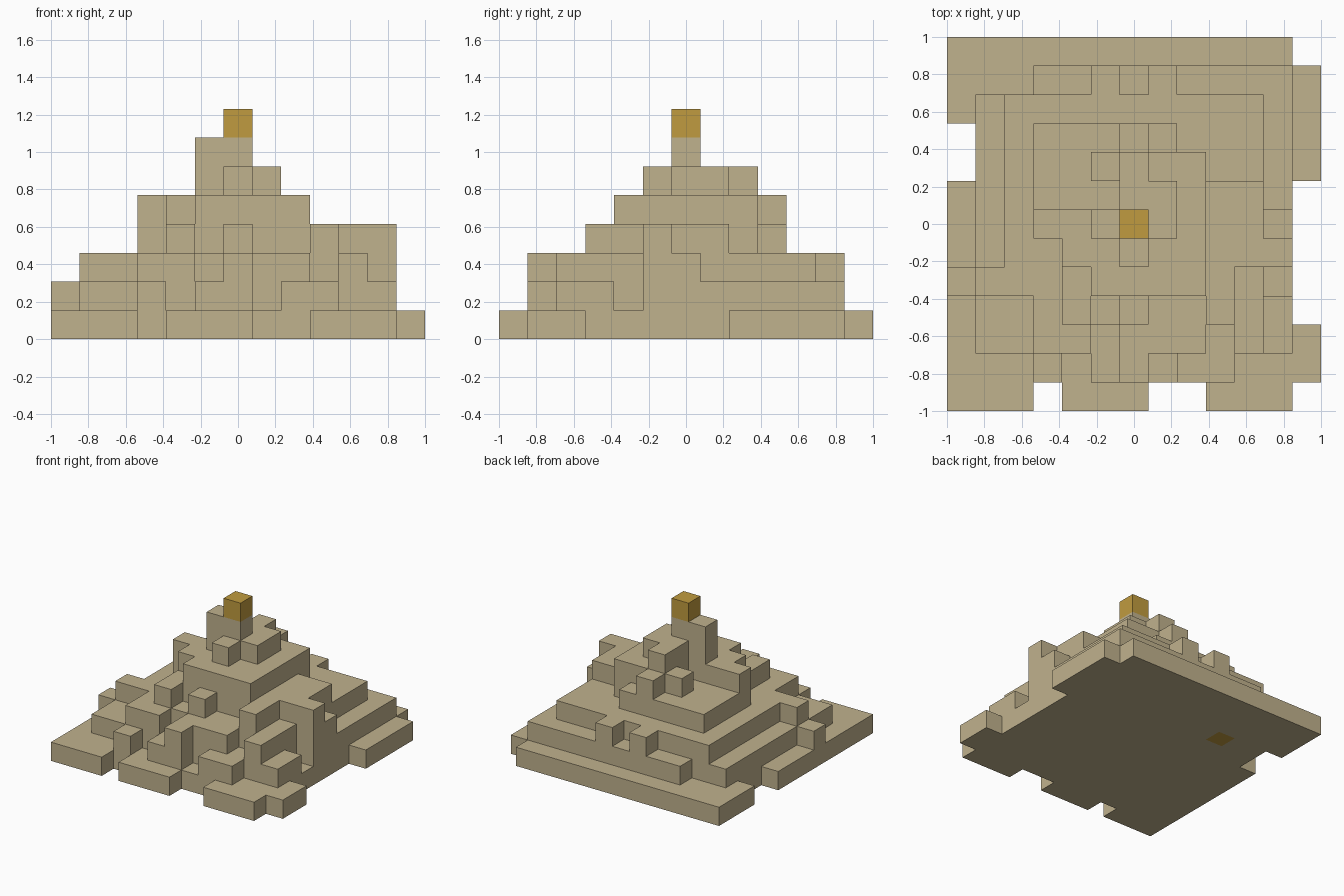
import bpy
import bmesh
from mathutils import Vector

cube = bpy.data.objects.get("Cube")
if cube:
    bpy.data.objects.remove(cube, do_unlink=True)

CELLS = 13
UNIT = 2 / CELLS


def make_material(name, color):
    mat = bpy.data.materials.new(name)
    mat.use_nodes = True
    mat.diffuse_color = color
    mat.node_tree.nodes["Principled BSDF"].inputs["Base Color"].default_value = color
    return mat


sand = make_material("sand stone", (0.53, 0.445, 0.27, 1))
gold = make_material("gold", (0.53, 0.33, 0.05, 1))

blocks = set()


def area(rects):
    """Cells covered by rectangles given as x start, y start, x end, y end."""
    return {(x, y) for x0, y0, x1, y1 in rects
            for x in range(x0, x1) for y in range(y0, y1)}


def terrace(level, rects, gaps=()):
    blocks.update((x, y, level) for x, y in area(rects) - area(gaps))


# Ground slab with broken edges
terrace(0, [(0, 0, 13, 13)],
        gaps=[(3, 0, 4, 1), (7, 0, 9, 1), (12, 0, 13, 1),
              (12, 3, 13, 8), (12, 12, 13, 13), (0, 8, 1, 10)])

# Second terrace and loose stones on the front
terrace(1, [(1, 2, 12, 11), (3, 11, 12, 12), (0, 4, 1, 5),
            (3, 1, 4, 2), (5, 1, 7, 2), (8, 1, 10, 2)],
        gaps=[(11, 4, 12, 5)])

# Third terrace
terrace(2, [(2, 4, 11, 11), (3, 3, 11, 4), (3, 2, 5, 3), (6, 1, 7, 3),
            (7, 2, 9, 3), (10, 2, 11, 3), (1, 4, 2, 5), (11, 5, 12, 7),
            (5, 11, 6, 12), (7, 11, 8, 12)])

# Fourth terrace
terrace(3, [(4, 4, 10, 8), (3, 6, 4, 10), (4, 8, 9, 9), (4, 9, 8, 10),
            (10, 5, 11, 8), (11, 5, 12, 6), (4, 3, 5, 4), (6, 3, 7, 4),
            (9, 3, 10, 4)])

# Fifth terrace
terrace(4, [(5, 4, 9, 7), (4, 5, 5, 6), (3, 6, 5, 7), (6, 7, 9, 8),
            (5, 8, 9, 9), (6, 9, 7, 10)])

# Upper steps and the plinth under the capstone
terrace(5, [(6, 5, 7, 9), (7, 6, 8, 8), (5, 6, 6, 7)])
terrace(6, [(5, 6, 7, 7)])

# Gold capstone and the gold block set into the underside
capstone = (6, 6, 7)
buried_block = (3, 9, 0)
blocks.add(capstone)
gold_blocks = {capstone, buried_block}


def build_blocks(name, cells):
    """Join cells into one shell that keeps only the outward faces."""
    bm = bmesh.new()
    verts = {}

    def corner(point):
        key = tuple(round(v) for v in point)
        if key not in verts:
            x, y, z = key
            verts[key] = bm.verts.new((x * UNIT - 1, y * UNIT - 1, z * UNIT))
        return verts[key]

    for cell in sorted(cells):
        for axis in range(3):
            for side in (0, 1):
                neighbour = list(cell)
                neighbour[axis] += 2 * side - 1
                if tuple(neighbour) in cells:
                    continue
                u, v = Vector(), Vector()
                u[(axis + 1) % 3] = 1
                v[(axis + 2) % 3] = 1
                start = Vector(cell)
                start[axis] += side
                loop = [start, start + u, start + u + v, start + v]
                if side == 0:
                    loop.reverse()
                face = bm.faces.new([corner(p) for p in loop])
                face.material_index = int(cell in gold_blocks)

    # Merge the flat cell faces into large stone faces
    bmesh.ops.dissolve_limit(bm, angle_limit=0.01, verts=bm.verts[:],
                             edges=bm.edges[:], delimit={"MATERIAL"})
    mesh = bpy.data.meshes.new(name)
    bm.to_mesh(mesh)
    bm.free()
    mesh.materials.append(sand)
    mesh.materials.append(gold)
    obj = bpy.data.objects.new(name, mesh)
    bpy.context.collection.objects.link(obj)
    return obj


build_blocks("stepped_pyramid", blocks)
